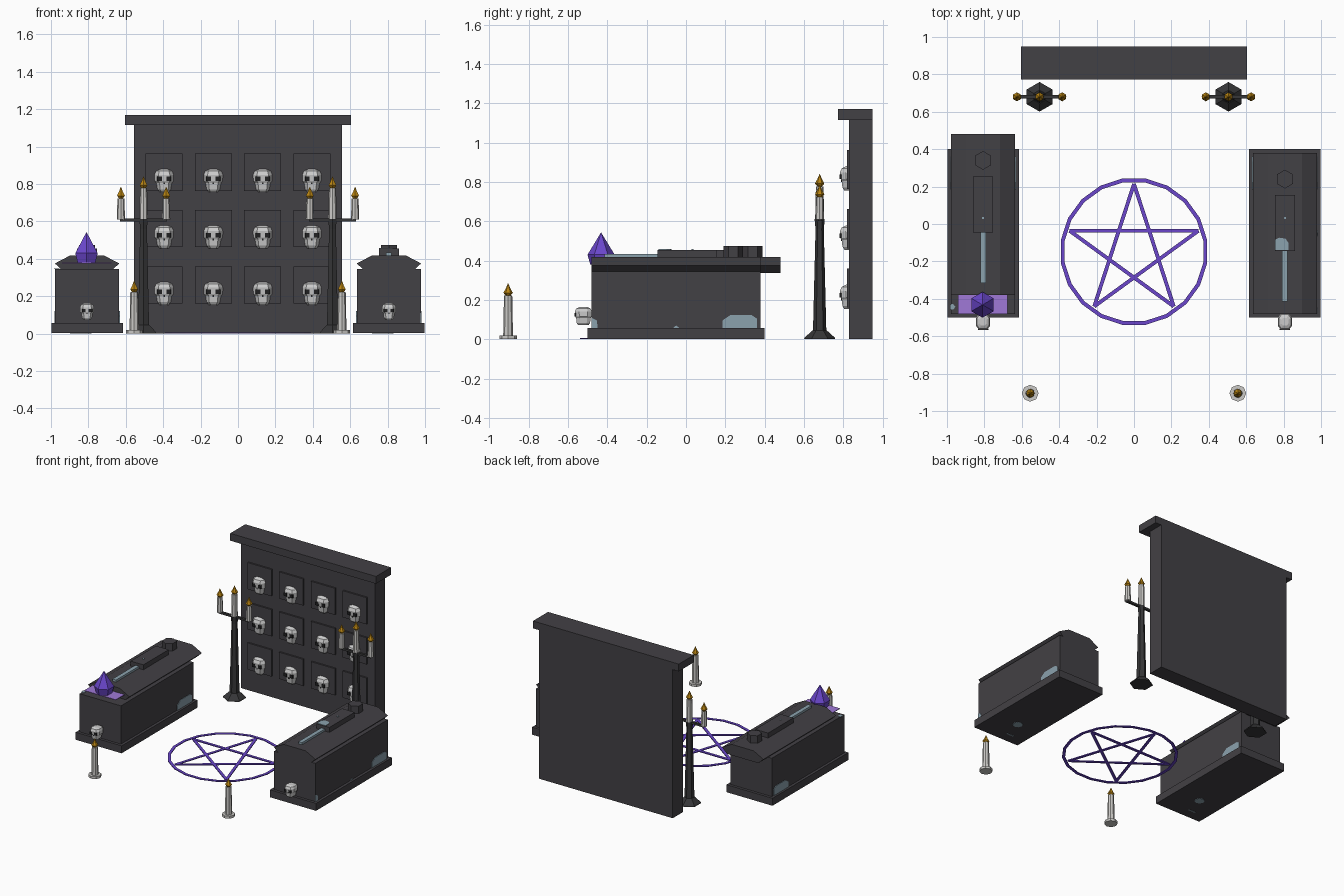
import bpy, bmesh, math
from mathutils import Vector

if "Cube" in bpy.data.objects:
    bpy.data.objects.remove(bpy.data.objects["Cube"])


def material(name, rgb):
    m = bpy.data.materials.new(name)
    m.diffuse_color = (*rgb, 1)
    m.use_nodes = True
    m.node_tree.nodes["Principled BSDF"].inputs["Base Color"].default_value = m.diffuse_color
    return m


STONE = material("dark stone", (0.055, 0.052, 0.059))
METAL = material("dark metal", (0.037, 0.037, 0.039))
BONE = material("bone", (0.6, 0.6, 0.6))
WAX = material("wax", (0.6, 0.59, 0.57))
FLAME = material("flame gold", (0.48, 0.23, 0.006))
PURPLE = material("purple", (0.145, 0.062, 0.6))
GLOW = material("pale purple", (0.35, 0.19, 0.68))
SLIME = material("pale blue slime", (0.26, 0.36, 0.42))
BLACK = material("black", (0.014, 0.014, 0.015))


def finish(name, bm, mat):
    bmesh.ops.recalc_face_normals(bm, faces=bm.faces)
    me = bpy.data.meshes.new(name)
    bm.to_mesh(me)
    bm.free()
    me.materials.append(mat)
    ob = bpy.data.objects.new(name, me)
    bpy.context.collection.objects.link(ob)
    return ob


def loft(name, rings, mat):
    """Skin a stack of equal-length point rings and cap both ends."""
    bm = bmesh.new()
    loops = [[bm.verts.new(p) for p in ring] for ring in rings]
    for a, b in zip(loops, loops[1:]):
        for i in range(len(a)):
            j = (i + 1) % len(a)
            bm.faces.new((a[i], a[j], b[j], b[i]))
    bm.faces.new(loops[0])
    bm.faces.new(loops[-1])
    return finish(name, bm, mat)


def box(name, x0, x1, y0, y1, z0, z1, mat):
    ring = [(x0, y0), (x1, y0), (x1, y1), (x0, y1)]
    return loft(name, [[(x, y, z) for x, y in ring] for z in (z0, z1)], mat)


def turned(name, x, y, profile, sides, mat):
    """Faceted upright solid from (radius, z) pairs, with a vertex on the y axis."""
    angles = [math.pi / 2 + 2 * math.pi * i / sides for i in range(sides)]
    return loft(name, [[(x + r * math.cos(a), y + r * math.sin(a), z) for a in angles]
                       for r, z in profile], mat)


def skull(x, y, z, s):
    # octagonal cranium narrowing into the jaw
    rings = []
    for w, d, h in ((0.024, 0.036, -0.071), (0.036, 0.046, -0.056), (0.041, 0.05, -0.022),
                    (0.05, 0.055, -0.012), (0.051, 0.059, 0.022), (0.043, 0.05, 0.042),
                    (0.024, 0.028, 0.053)):
        oct_ = [(-.6, -1), (.6, -1), (1, -.5), (1, .5), (.6, 1), (-.6, 1), (-1, .5), (-1, -.5)]
        rings.append([(x + s * w * a, y + s * d * b, z + s * h) for a, b in oct_])
    loft("skull", rings, BONE)
    # eye sockets and nose
    f = y - 0.0605 * s
    for side in (-1, 1):
        e = x + side * 0.025 * s
        box("eye_socket", e - 0.013 * s, e + 0.013 * s, f, f + 0.009 * s,
            z - 0.012 * s, z + 0.012 * s, BLACK)
    box("nose", x - 0.004 * s, x + 0.004 * s, f + 0.008 * s, f + 0.014 * s,
        z - 0.027 * s, z - 0.018 * s, BLACK)


def candle(x, y, z0, z1, r):
    turned("candle", x, y, [(r, z0), (r * 0.84, z1)], 8, WAX)
    turned("flame", x, y, [(0.008, z1 - 0.005), (0.024, z1 + 0.014),
                           (0.012, z1 + 0.036), (0.001, z1 + 0.062)], 6, FLAME)


# Wall with cap, niche panels and skulls
box("wall", -0.555, 0.555, 0.83, 0.95, 0, 1.115, STONE)
box("wall_cap", -0.605, 0.605, 0.772, 0.95, 1.115, 1.17, STONE)
for x in (-0.395, -0.132, 0.132, 0.395):
    for z in (0.26, 0.562, 0.863):
        box("niche_panel", x - 0.099, x + 0.099, 0.818, 0.832, z - 0.1, z + 0.1, STONE)
        skull(x, 0.842, z - 0.036, 1.0)


def patch(name, pts, axis, at, thick):
    """Thin slime sheet from 2D points, standing across x or lying across z."""
    def put(p, c):
        return (c, p[0], p[1]) if axis == 'x' else (p[0], p[1], c)
    loft(name, [[put(p, c) for p in pts] for c in (at, at + thick)], SLIME)


# Tombs: the left lid has slid back by 0.1
for cx, slide in ((-0.807, 0.1), (0.807, 0.0)):
    box("tomb_base", cx - 0.191, cx + 0.191, -0.5, 0.4, 0.002, 0.058, STONE)
    box("tomb_body", cx - 0.171, cx + 0.171, -0.48, 0.38, 0.058, 0.345, STONE)
    prof = [(-0.13, 0.336), (0.13, 0.336), (0.172, 0.375), (0.09, 0.418),
            (-0.09, 0.418), (-0.172, 0.375)]
    loft("tomb_lid", [[(cx + a, y + slide, z) for a, z in prof] for y in (-0.48, 0.38)], STONE)
    box("lid_plaque", cx - 0.053, cx + 0.053, -0.145 + slide, 0.155 + slide,
        0.416, 0.455, STONE)
    turned("lid_knob", cx, 0.24 + slide, [(0.05, 0.416), (0.05, 0.474)], 6, STONE)
    box("slime_strip", cx - 0.015, cx + 0.015, -0.415 + slide, -0.14 + slide,
        0.416, 0.434, SLIME)
    box("slime_drop", cx - 0.005, cx + 0.005, 0.027, 0.037, 0.454, 0.459, SLIME)
    skull(cx, -0.522, 0.124, 0.74)
    # slime stains at the rear of both long sides
    stain = [(0.185, 0.058), (0.36, 0.058), (0.36, 0.105), (0.335, 0.122),
             (0.225, 0.122), (0.185, 0.095)]
    for side in (-1, 1):
        patch("side_slime", stain, 'x', cx + side * 0.173 - 0.002, 0.004)
    # seepage under the base
    turned("under_slime", cx - 0.01, -0.28, [(0.035, 0), (0.035, 0.003)], 8, SLIME)
    box("under_slime_streak", cx - 0.09, cx - 0.03, -0.425, -0.415, 0, 0.003, SLIME)

patch("plaque_slime", [(0.753, -0.085), (0.753, -0.14), (0.825, -0.14), (0.825, -0.1),
                       (0.81, -0.078), (0.775, -0.073)], 'z', 0.454, 0.004)
patch("rim_slime", [(-0.985, -0.43), (-0.982, -0.457), (-0.965, -0.457), (-0.955, -0.442),
                    (-0.968, -0.427)], 'z', 0.345, 0.004)
patch("corner_slime", [(-0.481, 0.058), (-0.45, 0.058), (-0.453, 0.095), (-0.481, 0.11)],
      'x', 0.977, 0.004)
patch("small_slime", [(-0.065, 0.058), (-0.035, 0.058), (-0.05, 0.07)], 'x', 0.977, 0.004)

# Glowing opening and crystal on the left tomb
box("glow_plate", -0.94, -0.677, -0.482, -0.38, 0.376, 0.381, GLOW)
turned("crystal", -0.81, -0.432, [(0.055, 0.38), (0.069, 0.43), (0.022, 0.507),
                                  (0.001, 0.542)], 6, PURPLE)

# Candelabra and single front candles
for side in (-1, 1):
    x, y = side * 0.505, 0.68
    turned("candelabrum_foot", x, y, [(0.079, 0), (0.077, 0.008), (0.036, 0.045)], 6, METAL)
    turned("candelabrum_pole", x, y, [(0.034, 0.04), (0.021, 0.56), (0.026, 0.612)], 6, METAL)
    box("candelabrum_arm", x - 0.125, x + 0.125, y - 0.009, y + 0.009, 0.6, 0.615, METAL)
    candle(x, y, 0.61, 0.778, 0.023)
    for arm in (-0.121, 0.121):
        candle(x + arm, y, 0.61, 0.723, 0.022)
    fx, fy = side * 0.555, -0.905
    turned("candle_dish", fx, fy, [(0.045, 0), (0.045, 0.018)], 8, WAX)
    candle(fx, fy, 0.016, 0.222, 0.025)

# Ritual ring and five-pointed star on the floor
CY, H = -0.148, 0.006
bm = bmesh.new()
rows = []
for i in range(20):
    a = math.radians(9 + 18 * i)
    rows.append([bm.verts.new((r * math.cos(a), CY + r * math.sin(a), z))
                 for r, z in ((0.375, 0), (0.396, 0), (0.396, H), (0.375, H))])
for i in range(20):
    p, q = rows[i], rows[(i + 1) % 20]
    for k in range(4):
        m = (k + 1) % 4
        bm.faces.new((p[k], p[m], q[m], q[k]))
finish("floor_ring", bm, PURPLE)

tips = [Vector((0.362 * math.cos(math.radians(90 + 72 * i)),
                CY + 0.362 * math.sin(math.radians(90 + 72 * i)), 0)) for i in range(5)]
for i in range(5):
    a, b = tips[i], tips[(i + 2) % 5]
    n = (b - a).normalized().cross(Vector((0, 0, 1))) * 0.01
    quad = (a - n, b - n, b + n, a + n)
    loft("star_bar", [[(p.x, p.y, z) for p in quad] for z in (0, H + 0.0003 * i)], PURPLE)
